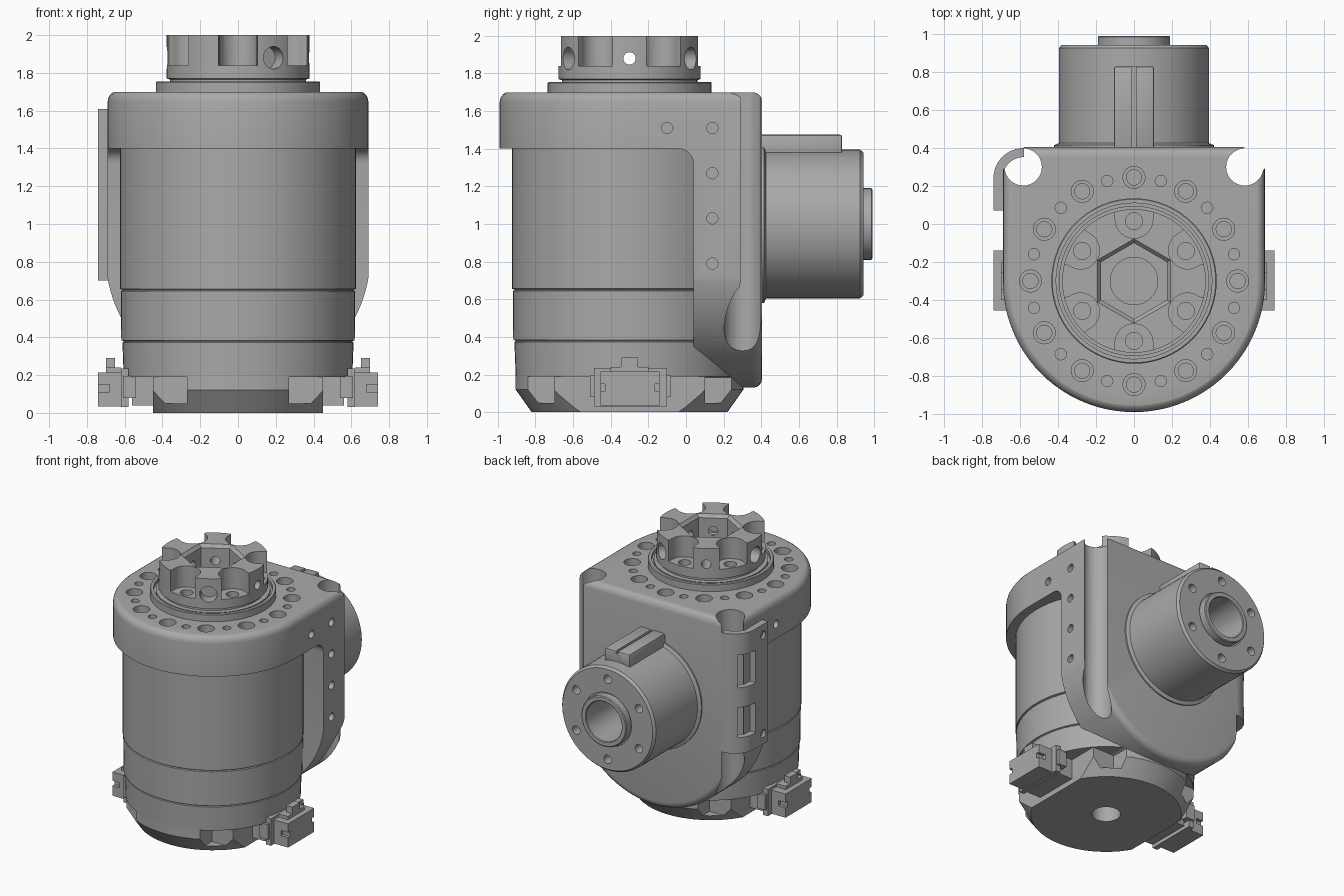
import bpy, bmesh
from math import sin, cos, pi, radians
from mathutils import Vector, Matrix

if "Cube" in bpy.data.objects:
    bpy.data.objects.remove(bpy.data.objects["Cube"])

grey = bpy.data.materials.new("machined_grey")
grey.use_nodes = True
grey.diffuse_color = (0.4, 0.4, 0.4, 1)
grey.node_tree.nodes["Principled BSDF"].inputs["Base Color"].default_value = (0.4, 0.4, 0.4, 1)

AXIS = Vector((0, -0.30, 0))      # main vertical axis
UP, BACK = Vector((0, 0, 1)), Vector((0, 1, 0))
parts = []


def finish(name, bm, matrix=None):
    if matrix:
        bm.transform(matrix)
    bmesh.ops.recalc_face_normals(bm, faces=bm.faces)
    me = bpy.data.meshes.new(name)
    bm.to_mesh(me)
    bm.free()
    me.materials.append(grey)
    ob = bpy.data.objects.new(name, me)
    bpy.context.collection.objects.link(ob)
    return ob


def arc(cx, cy, r, a0, a1, n):
    return [(cx + r * cos(radians(a0 + (a1 - a0) * i / n)),
             cy + r * sin(radians(a0 + (a1 - a0) * i / n))) for i in range(n + 1)]


def prism(name, pts, axis, lo, hi):
    put = {"X": lambda a, b, t: (t, a, b), "Y": lambda a, b, t: (a, t, b),
           "Z": lambda a, b, t: (a, b, t)}[axis]
    bm = bmesh.new()
    low = [bm.verts.new(put(a, b, lo)) for a, b in pts]
    high = [bm.verts.new(put(a, b, hi)) for a, b in pts]
    bm.faces.new(low)
    bm.faces.new(high)
    for i in range(len(pts)):
        j = (i + 1) % len(pts)
        bm.faces.new((low[i], low[j], high[j], high[i]))
    return finish(name, bm)


def box(name, x, y, z):
    return prism(name, [(x[0], y[0]), (x[1], y[0]), (x[1], y[1]), (x[0], y[1])], "Z", *z)


def cyl(name, r, start, direction, depth, n=24, r2=None):
    d = Vector(direction).normalized()
    bm = bmesh.new()
    bmesh.ops.create_cone(bm, cap_ends=True, segments=n, radius1=r, radius2=r if r2 is None else r2,
                          depth=depth, matrix=Matrix.Translation((0, 0, depth / 2)))
    return finish(name, bm, Matrix.Translation(start) @ d.to_track_quat("Z", "Y").to_matrix().to_4x4())


def lathe(name, profile, origin=AXIS, direction=UP, n=64):
    bm = bmesh.new()
    vs = [bm.verts.new((r, 0, h)) for r, h in profile]
    es = [bm.edges.new(p) for p in zip(vs, vs[1:])]
    bmesh.ops.spin(bm, geom=vs + es, cent=(0, 0, 0), axis=(0, 0, 1), angle=2 * pi, steps=n)
    bmesh.ops.remove_doubles(bm, verts=bm.verts, dist=1e-5)
    return finish(name, bm, Matrix.Translation(origin) @ direction.to_track_quat("Z", "Y").to_matrix().to_4x4())


def bake(ob):
    bpy.context.view_layer.update()
    me = bpy.data.meshes.new_from_object(ob.evaluated_get(bpy.context.evaluated_depsgraph_get()))
    ob.modifiers.clear()
    ob.data = me


def bevel(ob, width, segments=3):
    m = ob.modifiers.new("bevel", "BEVEL")
    m.width, m.segments, m.limit_method, m.angle_limit = width, segments, "ANGLE", radians(35)
    bake(ob)


def cut(ob, cutters, op="DIFFERENCE"):
    bm = bmesh.new()
    for c in cutters:
        bm.from_mesh(c.data)
        bpy.data.objects.remove(c)
    tool = finish("cutter", bm)
    tool.hide_render = True
    m = ob.modifiers.new("cut", "BOOLEAN")
    m.object, m.operation, m.solver = tool, op, "EXACT"
    bake(ob)
    bpy.data.objects.remove(tool)


def polar(r, deg, z):
    return AXIS + Vector((r * cos(radians(deg)), r * sin(radians(deg)), z))


# Motor body: three stacked rings with fine seams
lathe("motor_body", [(0, 0.19), (0.605, 0.19), (0.612, 0.372), (0.606, 0.376), (0.606, 0.38), (0.618, 0.384),
                     (0.62, 0.644), (0.612, 0.648), (0.612, 0.652), (0.624, 0.656), (0.624, 1.45), (0, 1.45)])

# Chamfered base with side recesses and a central hole
base = lathe("base", [(0, 0), (0.52, 0), (0.605, 0.12), (0.605, 0.2), (0, 0.2)])
for s in (-1, 1):
    cut(base, [box("c", sorted((s * 0.45, s * 0.8)), (-1.2, 0.6), (-0.1, 0.19))])
    cut(base, [box("c", sorted((s * 0.27, s * 0.8)), y, (0.05, 0.19)) for y in ((-1.2, -0.70), (0.10, 0.6))])
cut(base, [cyl("c", 0.1, AXIS - UP * 0.1, UP, 0.22)])

# Bracket: rounded top plate merged with a shield-shaped back plate
bracket = prism("bracket", arc(0, -0.30, 0.69, 180, 360, 48) + [(0.69, 0.46), (-0.69, 0.46)], "Z", -0.1, 1.704)
bevel(bracket, 0.055, 4)
shield = prism("shield", arc(0, 0.83, 0.70, 180, 360, 48) + [(0.70, 1.70), (-0.70, 1.70)], "Y", -1.2, 0.405)
bevel(shield, 0.05, 4)
cut(bracket, [shield], "INTERSECT")
cut(bracket, [prism("c", [(-1.2, -0.2), (0.04, -0.2)] + arc(-0.04, 1.32, 0.08, 0, 90, 6) + [(-1.2, 1.40)],
                    "X", -1, 1)])
for s in (-1, 1):   # vertical corner channels, open outward
    opening = [(0.53, 0.355), (0.64, 0.245), (0.80, 0.40), (0.69, 0.51)]
    cut(bracket, [cyl("c", 0.098, (s * 0.583, 0.30, -0.2), UP, 2.2, 32)])
    cut(bracket, [prism("c", [(s * x, y) for x, y in opening], "Z", -0.2, 2)])
bolts = [cyl("c", 0.058, polar(0.545, a, 1.60), UP, 0.2) for a in range(0, 360, 30)]
bolts += [cyl("c", 0.03, polar(0.545, a + 15, 1.60), UP, 0.2, 16) for a in range(0, 360, 30)
          if a not in (30, 120)] + [cyl("c", 0.03, polar(0.545, a, 1.60), UP, 0.2, 16) for a in (45, 135)]
for s in (-1, 1):
    bolts += [cyl("c", 0.03, (s * 0.63, y, z), (s, 0, 0), 0.1, 16)
              for y, z in ((-0.10, 1.51), (0.14, 1.51), (0.14, 1.27), (0.14, 1.03), (0.14, 0.79))]
cut(bracket, bolts)
cut(bracket, [cyl("c", 0.04, polar(0.545, a, 1.55), UP, 0.1, 20) for a in range(0, 360, 30)])

# Bearing ring on top
lathe("bearing_ring", [(0, 1.65), (0.435, 1.65), (0.435, 1.75), (0.43, 1.755), (0.41, 1.755), (0.41, 1.73),
                       (0.395, 1.73), (0.395, 1.75), (0.36, 1.75), (0, 1.75)])

# Rotor crown: scalloped ring with hexagonal socket, screws and radial holes
crown = lathe("rotor_crown", [(0, 1.74), (0.36, 1.74), (0.36, 1.765), (0.378, 1.77), (0.378, 2.0), (0, 2.0)], n=72)
angles = range(30, 390, 60)
cut(crown, [cyl("c", 0.1, polar(0.325, a, 1.84), UP, 0.3) for a in angles])
flares = []
for a in angles:
    corners = [(0.33, -0.098), (0.5, -0.13), (0.5, 0.13), (0.33, 0.098)]
    f = prism("c", corners, "Z", 1.84, 2.2)
    f.data.transform(Matrix.Translation(AXIS) @ Matrix.Rotation(radians(a), 4, "Z"))
    flares.append(f)
cut(crown, flares)
cut(crown, [cyl("c", 0.045, polar(0.315, a, 1.79), UP, 0.2, 20) for a in angles])
hexagon = [tuple(polar(0.2, a, 0).xy) for a in angles]
cut(crown, [prism("c", hexagon, "Z", 1.79, 2.1)])
chamfer = cyl("c", 0.19, (0, 0, 1.965), UP, 0.05, 6, 0.235)
turn = min((v.co.xy.angle_signed(Vector((0, 1))) for v in chamfer.data.vertices), key=abs)
chamfer.data.transform(Matrix.Translation(AXIS) @ Matrix.Rotation(-turn, 4, "Z"))
cut(crown, [chamfer])
cut(crown, [cyl("c", 0.125, polar(0, 0, 1.755), UP, 0.2, 32)])
cut(crown, [cyl("c", 0.033, polar(0.1, a, 1.88), polar(1, a, 0) - AXIS, 0.4, 20) for a in range(0, 360, 60)])
cut(crown, [cyl("c", 0.06, polar(0.29, a, 1.88), polar(1, a, 0) - AXIS, 0.2, 20) for a in (60, 180, 300)])

# Rear output hub with hollow nose and bolt circle
hub = lathe("rear_hub", [(0, 0.3), (0.42, 0.3), (0.42, 0.415), (0.395, 0.425), (0.395, 0.925), (0.38, 0.943),
                         (0.2, 0.943), (0.2, 0.93), (0.19, 0.93), (0.19, 0.985), (0.183, 0.99), (0.155, 0.99),
                         (0.15, 0.985), (0.15, 0.6), (0, 0.6)], UP, BACK)
cut(hub, [cyl("c", 0.032, (0.305 * cos(radians(a)), 0.85, 1 + 0.305 * sin(radians(a))), BACK, 0.2, 18)
          for a in angles])

# Key rail on top of the hub
rail = box("hub_key_rail", (-0.105, 0.105), (0.38, 0.83), (1.36, 1.475))
bevel(rail, 0.012, 2)
cut(rail, [box("c", (-0.01, 0.01), (0.3, 1), (1.455, 1.6))])

# Curved cable clip over the right rear channel
clip = prism("cable_clip", [(-0.74, 0.07)] + arc(-0.58, 0.24, 0.16, 180, 90, 12)
             + arc(-0.58, 0.24, 0.112, 90, 180, 12) + [(-0.685, 0.07)], "Z", 0.70, 1.61)
cut(clip, [box("c", (-0.9, -0.4), (0.22, 0.36), z) for z in ((1.2, 1.45), (0.82, 1.05))])
cut(clip, [cyl("c", 0.03, (-0.72, 0.13, z), (-1, 0, 0), 0.1, 18) for z in (1.53, 0.78)])

# Side connectors: bracket step, flange, housing and latch
for side, s in (("left", 1), ("right", -1)):
    def block(name, x, y, z):
        return box(side + name, sorted((s * x[0], s * x[1])), y, z)
    block("_connector_mount", (0.44, 0.56), (-0.47, -0.13), (0.04, 0.19))
    block("_connector_flange", (0.54, 0.61), (-0.51, -0.08), (0.08, 0.195))
    housing = block("_connector_housing", (0.58, 0.74), (-0.455, -0.14), (0.035, 0.215))
    cut(housing, [block("c", (0.68, 0.8), y, (0.11, 0.15)) for y in ((-0.5, -0.43), (-0.165, -0.1))])
    block("_connector_rim", (0.58, 0.62), (-0.49, -0.10), (0.03, 0.235))
    block("_latch_base", (0.62, 0.70), (-0.40, -0.20), (0.2, 0.24))
    block("_latch", (0.65, 0.70), (-0.345, -0.255), (0.23, 0.29))

# Smooth curved faces, keep machined edges sharp
for ob in bpy.context.collection.objects:
    if ob.type == "MESH" and grey.name in ob.data.materials:
        ob.data.polygons.foreach_set("use_smooth", [True] * len(ob.data.polygons))
        ob.data.set_sharp_from_angle(angle=radians(30))
